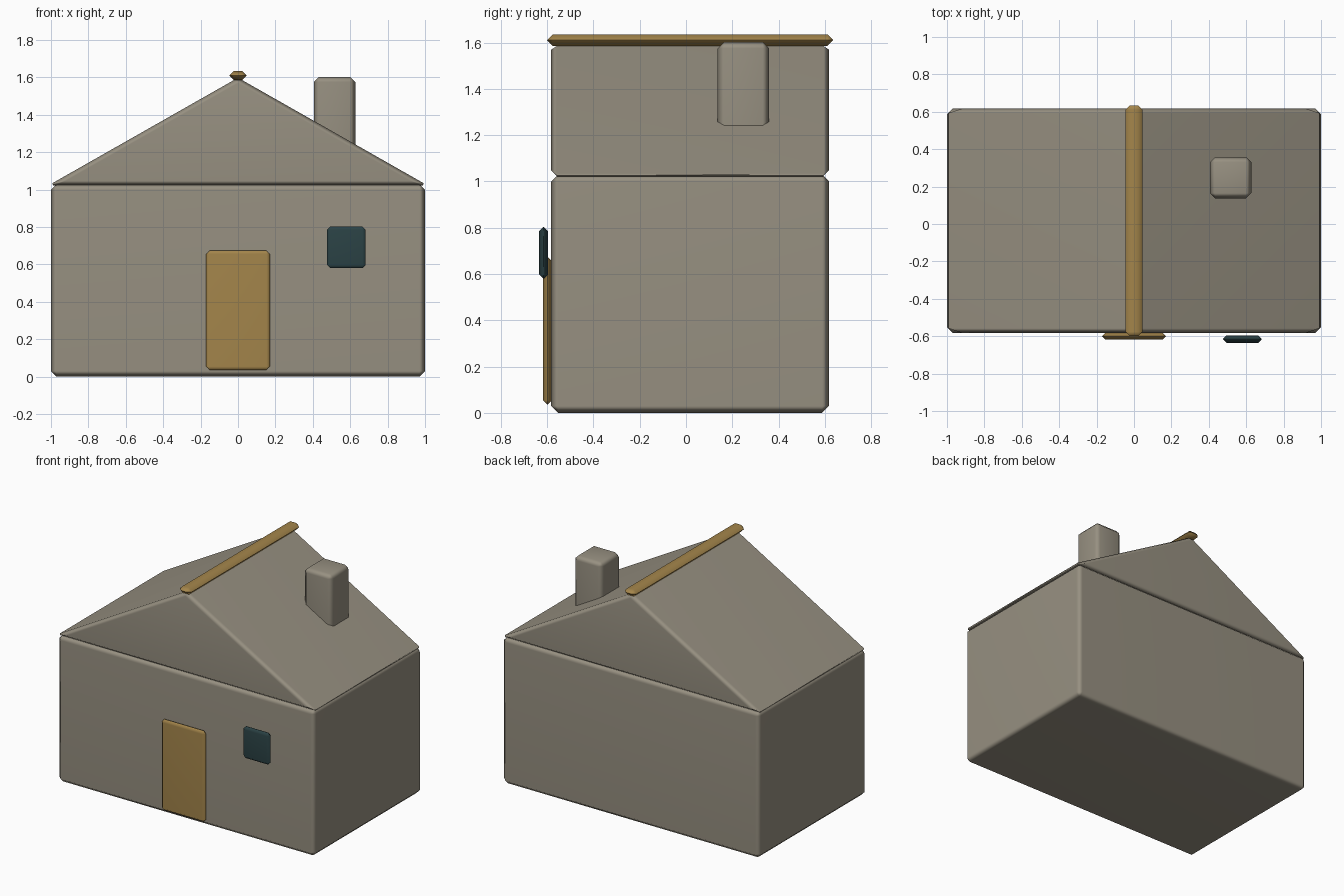
import bpy, bmesh

if "Cube" in bpy.data.objects:
    bpy.data.objects.remove(bpy.data.objects["Cube"])

MID_Y = 0.0175  # centre of the house body


def material(name, rgb):
    m = bpy.data.materials.new(name)
    m.diffuse_color = (*rgb, 1)
    m.use_nodes = True
    m.node_tree.nodes["Principled BSDF"].inputs["Base Color"].default_value = m.diffuse_color
    return m


def finish(name, bm, bevel, mat):
    """Chamfer every edge, shade smooth with flat-looking faces, link the part."""
    bmesh.ops.recalc_face_normals(bm, faces=bm.faces)
    for f in bm.faces:
        f.smooth = True
    me = bpy.data.meshes.new(name)
    bm.to_mesh(me)
    bm.free()
    ob = bpy.data.objects.new(name, me)
    bpy.context.collection.objects.link(ob)
    mod = ob.modifiers.new("chamfer", 'BEVEL')
    mod.width = bevel
    mod.segments = 1
    mod.limit_method = 'NONE'
    ob.modifiers.new("weighted_normals", 'WEIGHTED_NORMAL')
    me.materials.append(mat)
    return ob


def box(name, x, y, z, bevel, mat):
    """Chamfered box from (min, max) ranges."""
    bm = bmesh.new()
    bmesh.ops.create_cube(bm, size=1)
    for v in bm.verts:
        v.co = [(a + b) / 2 + c * (b - a) for (a, b), c in zip((x, y, z), v.co)]
    return finish(name, bm, bevel, mat)


def prism(name, profile, y, bevel, mat):
    """Profile in x/z extruded along y."""
    bm = bmesh.new()
    face = bm.faces.new([bm.verts.new((px, y[0], pz)) for px, pz in profile])
    ext = bmesh.ops.extrude_face_region(bm, geom=[face], use_keep_orig=True)
    verts = [g for g in ext["geom"] if isinstance(g, bmesh.types.BMVert)]
    bmesh.ops.translate(bm, verts=verts, vec=(0, y[1] - y[0], 0))
    return finish(name, bm, bevel, mat)


stone = material("stone", (0.31, 0.28, 0.22))
wood = material("wood", (0.37, 0.235, 0.07))
glass = material("glass", (0.024, 0.055, 0.06))
depth = (MID_Y - 0.6, MID_Y + 0.6)

# Walls and gable roof
box("house_body", (-1, 1), depth, (0, 1.03), 0.03, stone)
prism("gable_roof", [(-1.014, 1.022), (1.014, 1.022), (0, 1.598)], depth, 0.025, stone)

# Ridge beam and chimney
box("ridge_beam", (-0.046, 0.046), (MID_Y - 0.617, MID_Y + 0.617), (1.586, 1.635), 0.0235, wood)
box("chimney", (0.406, 0.627), (0.137, 0.359), (1.1, 1.603), 0.028, stone)

# Door and the window standing slightly proud of the front wall
box("door", (-0.17, 0.17), (-0.618, -0.58), (0.036, 0.674), 0.018, wood)
box("window", (0.476, 0.683), (-0.635, -0.596), (0.58, 0.803), 0.018, glass)
